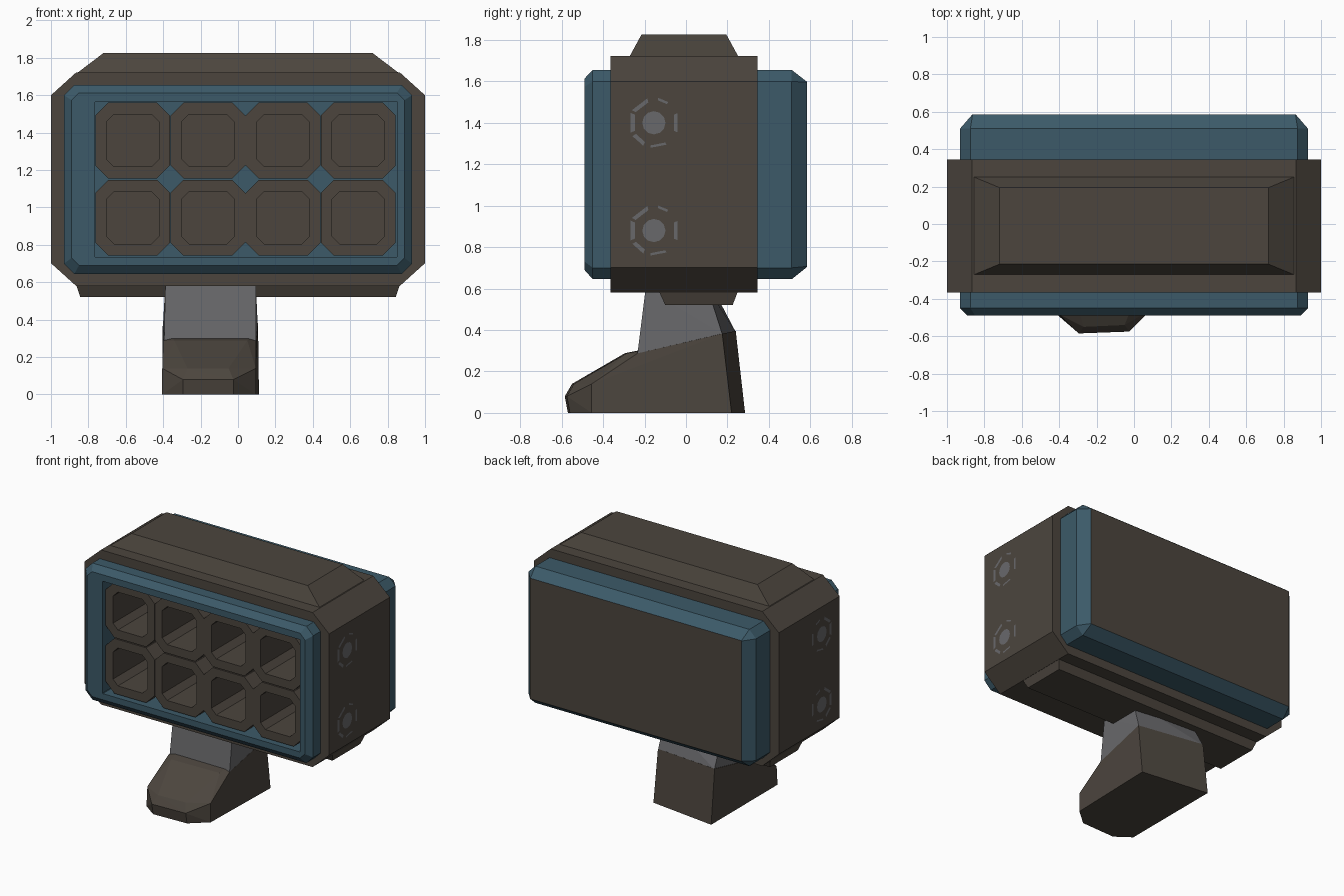
import bpy, bmesh, math

if "Cube" in bpy.data.objects:
    bpy.data.objects.remove(bpy.data.objects["Cube"])


def material(name, rgb):
    m = bpy.data.materials.new(name)
    m.diffuse_color = (*rgb, 1)
    m.use_nodes = True
    m.node_tree.nodes["Principled BSDF"].inputs["Base Color"].default_value = m.diffuse_color
    return m


BROWN = material("dark brown", (0.072, 0.060, 0.048))
BLUE = material("slate blue", (0.045, 0.102, 0.140))
GREY = material("steel grey", (0.140, 0.140, 0.148))


def finish(bm, name, mats):
    bmesh.ops.remove_doubles(bm, verts=bm.verts, dist=1e-5)
    bmesh.ops.recalc_face_normals(bm, faces=bm.faces)
    me = bpy.data.meshes.new(name)
    bm.to_mesh(me)
    bm.free()
    for m in mats:
        me.materials.append(m)
    ob = bpy.data.objects.new(name, me)
    bpy.context.collection.objects.link(ob)
    return ob


def octagon(x0, x1, z0, z1, cx, cz):
    """Rectangle with cut corners, in the xz plane."""
    return [(x0 + cx, z0), (x1 - cx, z0), (x1, z0 + cz), (x1, z1 - cz),
            (x1 - cx, z1), (x0 + cx, z1), (x0, z1 - cz), (x0, z0 + cz)]


def loft(name, loops, mats, cap_start=False, cap_end=False, closed=False, end_mat=0):
    """Skin a list of (profile, y) loops."""
    bm = bmesh.new()
    rings = [[bm.verts.new((x, y, z)) for x, z in prof] for prof, y in loops]
    pairs = list(zip(rings, rings[1:]))
    if closed:
        pairs.append((rings[-1], rings[0]))
    for a, b in pairs:
        for i in range(len(a)):
            j = (i + 1) % len(a)
            bm.faces.new((a[i], a[j], b[j], b[i]))
    if cap_start:
        bm.faces.new(rings[0])
    if cap_end:
        bm.faces.new(rings[-1]).material_index = end_mat
    return finish(bm, name, mats)


def hull(name, pts, mat):
    bm = bmesh.new()
    for p in pts:
        bm.verts.new(p)
    bmesh.ops.convex_hull(bm, input=bm.verts)
    bmesh.ops.dissolve_limit(bm, angle_limit=0.02, verts=bm.verts, edges=bm.edges)
    return finish(bm, name, [mat])


def frustum(name, low, high, mat):
    pts = [(sx * x, y, z) for x, ya, yb, z in (low, high) for sx in (-1, 1) for y in (ya, yb)]
    return hull(name, pts, mat)


# Blue launcher body with open front and brown back panel
FLOOR = 0.30
opening = octagon(-0.765, 0.852, 0.735, 1.565, 0.003, 0.003)
outer = octagon(-0.93, 0.93, 0.645, 1.655, 0.055, 0.055)
loft("launcher_body", [
    (opening, FLOOR), (opening, -0.49),
    (octagon(-0.89, 0.89, 0.69, 1.613, 0.04, 0.04), -0.49),
    (outer, -0.45), (outer, 0.51),
    (octagon(-0.865, 0.865, 0.705, 1.597, 0.002, 0.002), 0.585),
], [BLUE, BROWN], cap_start=True, cap_end=True, end_mat=1)

# Eight launch tubes
for row, cz in enumerate((0.945, 1.358)):
    for col in range(4):
        cx = -0.563 + 0.402 * col
        o = octagon(cx - 0.2, cx + 0.2, cz - 0.203, cz + 0.203, 0.07, 0.07)
        i = octagon(cx - 0.14, cx + 0.14, cz - 0.14, cz + 0.14, 0.04, 0.04)
        loft(f"launch_tube_{row}_{col}",
             [(o, FLOOR - 0.005), (o, -0.455), (i, -0.455), (i, FLOOR - 0.02)],
             [BROWN], cap_end=True)

# Brown armour band around the body
band = octagon(-1, 1, 0.58, 1.722, 0.135, 0.122)
core = octagon(-0.91, 0.91, 0.665, 1.635, 0.06, 0.06)
loft("armour_band", [(core, -0.365), (band, -0.365), (band, 0.345), (core, 0.345)],
     [BROWN], closed=True)

# Roof ridge and belly plate
frustum("roof_ridge", (0.865, -0.275, 0.255, 1.715), (0.72, -0.215, 0.195, 1.825), BROWN)
frustum("belly_plate", (0.865, -0.13, 0.25, 0.585), (0.843, -0.10, 0.225, 0.52), BROWN)

# Flush bolts with broken rings on both sides
for side in (-1, 1):
    for n, cz in enumerate((0.88, 1.40)):
        bm = bmesh.new()

        def pt(r, deg):
            a = math.radians(deg)
            return bm.verts.new((side * 1.002, -0.155 + r * math.cos(a), cz + r * math.sin(a)))

        bm.faces.new([pt(0.056, 30 * k) for k in range(12)])
        for a0, a1, r0 in ((-22, 22, 0.105), (55, 80, 0.11), (105, 150, 0.102),
                           (157, 203, 0.1), (212, 245, 0.102), (262, 300, 0.11)):
            bm.faces.new([pt(r0, a0), pt(0.122, a0), pt(0.122, a1), pt(r0, a1)])
        finish(bm, f"side_bolt_{'left' if side < 0 else 'right'}_{n}", [GREY])

# Grey neck leaning up into the belly
hull("neck", [
    (-0.395, -0.235, 0.28), (0.095, -0.235, 0.28), (0.105, 0.175, 0.38), (-0.40, 0.24, 0.39),
    (-0.388, -0.195, 0.6), (0.095, -0.195, 0.6), (0.095, 0.105, 0.6), (-0.388, 0.13, 0.6),
], GREY)

# Slightly skewed foot with a chamfered toe
hull("foot", [
    (-0.295, -0.57, 0), (-0.025, -0.56, 0), (0.095, -0.455, 0),
    (0.112, 0.22, 0), (-0.405, 0.285, 0), (-0.405, -0.49, 0),
    (-0.295, -0.585, 0.08), (-0.025, -0.575, 0.08),
    (-0.27, -0.55, 0.14), (-0.05, -0.54, 0.14),
    (-0.405, -0.48, 0.14), (0.095, -0.455, 0.14),
    (-0.34, -0.295, 0.288), (0.05, -0.285, 0.288),
    (-0.40, -0.235, 0.287), (0.095, -0.235, 0.287),
    (0.107, 0.175, 0.382), (-0.402, 0.24, 0.395),
], BROWN)
